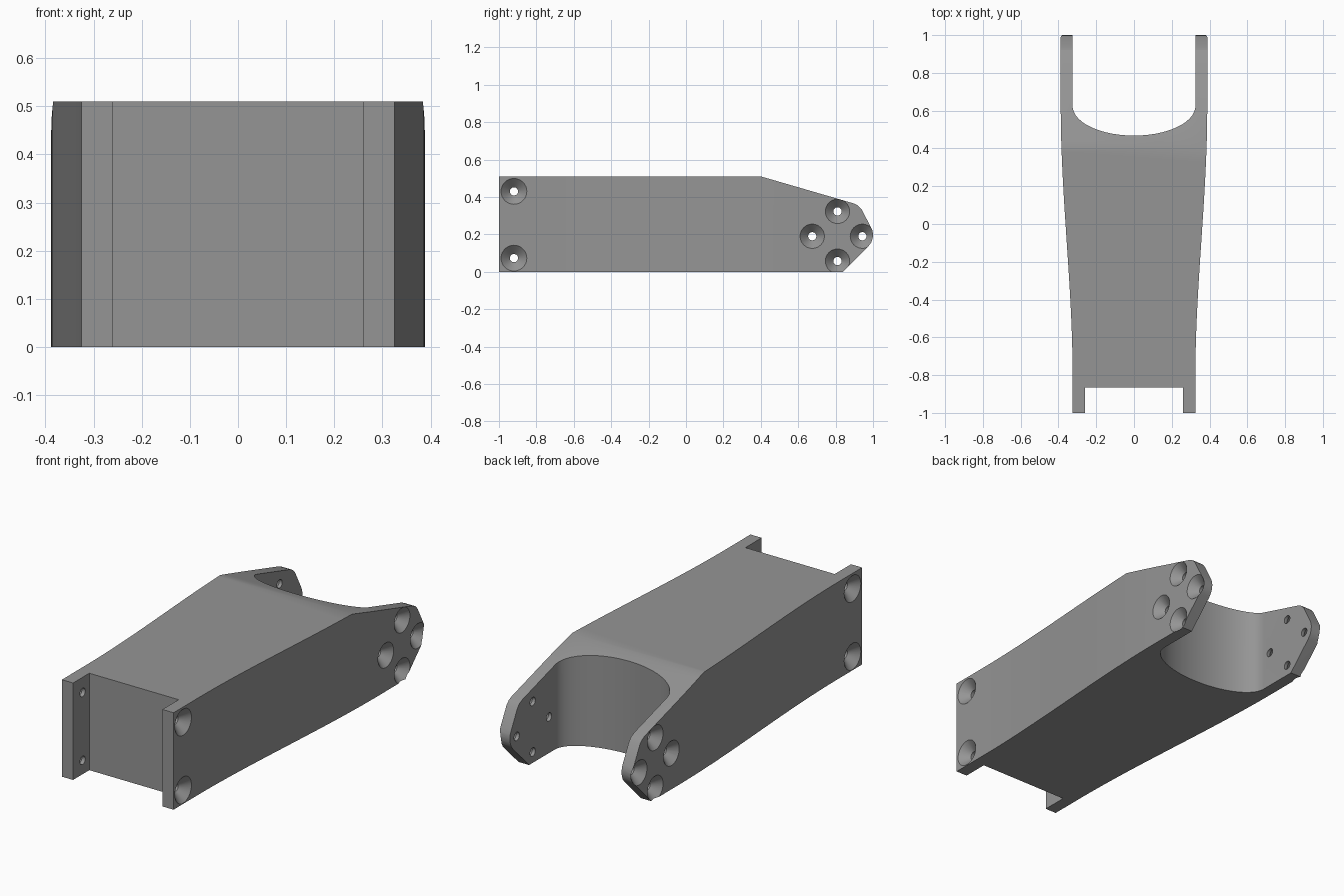
import bpy, bmesh, math
from mathutils import Matrix, Vector

if "Cube" in bpy.data.objects:
    bpy.data.objects.remove(bpy.data.objects["Cube"])

grey = bpy.data.materials.new("plain grey")
grey.diffuse_color = (0.3, 0.3, 0.3, 1)
grey.use_nodes = True
grey.node_tree.nodes["Principled BSDF"].inputs["Base Color"].default_value = grey.diffuse_color


def new_object(name, bm):
    bmesh.ops.recalc_face_normals(bm, faces=bm.faces)
    mesh = bpy.data.meshes.new(name)
    bm.to_mesh(mesh)
    bm.free()
    mesh.materials.append(grey)
    obj = bpy.data.objects.new(name, mesh)
    bpy.context.collection.objects.link(obj)
    return obj


def prism(name, points, offset):
    """Extrude a closed outline of 3D points along offset."""
    bm = bmesh.new()
    face = bm.faces.new([bm.verts.new(p) for p in points])
    ext = bmesh.ops.extrude_face_region(bm, geom=[face])
    verts = [v for v in ext["geom"] if isinstance(v, bmesh.types.BMVert)]
    bmesh.ops.translate(bm, verts=verts, vec=Vector(offset))
    return new_object(name, bm)


def boolean(target, cutter, operation):
    mod = target.modifiers.new(operation.lower(), 'BOOLEAN')
    mod.operation, mod.solver, mod.object = operation, 'EXACT', cutter
    bpy.context.view_layer.objects.active = target
    bpy.ops.object.modifier_apply(modifier=mod.name)
    bpy.data.objects.remove(cutter, do_unlink=True)


# Plan outline, right half: front notch, flared side, fork arm, elliptical throat
half = [(0.26, -0.865), (0.26, -1), (0.325, -1)]
for i in range(25):
    t = i / 24
    half.append((0.325 + 0.063 * t * t * (3 - 2 * t), -0.8 + 1.42 * t))
half += [(0.388, 1), (0.325, 1)]
for i in range(25):
    a = math.pi / 2 * i / 24
    half.append((0.325 * math.cos(a), 0.625 - 0.157 * math.sin(a)))
outline = half[:-1] + [(0, half[-1][1])] + [(-x, y) for x, y in reversed(half[:-1])]
arm = prism("arm_bracket", [(x, y, -0.1) for x, y in outline], (0, 0, 0.8))

# Side profile: flat top, sloped fork, blunt rounded tip
side = [(-1.1, 0), (0.84, 0), (0.975, 0.136), (0.99, 0.156), (0.998, 0.178), (1, 0.2),
        (0.997, 0.22), (0.988, 0.24), (0.938, 0.335), (0.92, 0.354), (0.895, 0.366),
        (0.4, 0.51), (-1.1, 0.51)]
boolean(arm, prism("side_profile", [(-0.6, y, z) for y, z in side], (1.2, 0, 0)), 'INTERSECT')


# Countersunk screw hole, revolved about the x axis
def countersink(y, z, outer, radius, bore, depth, inner):
    rings = [(outer + 0.02, radius), (outer, radius),
             (outer - depth, bore), (inner, bore)]
    n = 32
    bm = bmesh.new()
    loops = [[bm.verts.new((x, y + r * math.cos(math.tau * i / n), z + r * math.sin(math.tau * i / n)))
              for i in range(n)] for x, r in rings]
    for a, b in zip(loops, loops[1:]):
        for i in range(n):
            j = (i + 1) % n
            bm.faces.new((a[i], a[j], b[j], b[i]))
    bm.faces.new(loops[0])
    bm.faces.new(loops[-1])
    return bm


holes = [(-0.92, z, 0.325, 0.069, 0.26) for z in (0.43, 0.073)]
holes += [(y, z, 0.388, 0.065, 0.325)
          for y, z in ((0.81, 0.323), (0.81, 0.057), (0.675, 0.19), (0.943, 0.19))]
for y, z, outer, radius, inner in holes:
    for s in (1, -1):
        bm = countersink(y, z, outer, radius, 0.022, 0.045, inner - 0.03)
        bm.transform(Matrix.Diagonal((s, 1, 1, 1)))
        boolean(arm, new_object("screw_hole", bm), 'DIFFERENCE')

# Smooth the curved walls, keep the machined edges crisp
bpy.ops.object.select_all(action='DESELECT')
arm.select_set(True)
bpy.context.view_layer.objects.active = arm
bpy.ops.object.shade_smooth_by_angle(angle=math.radians(20))
